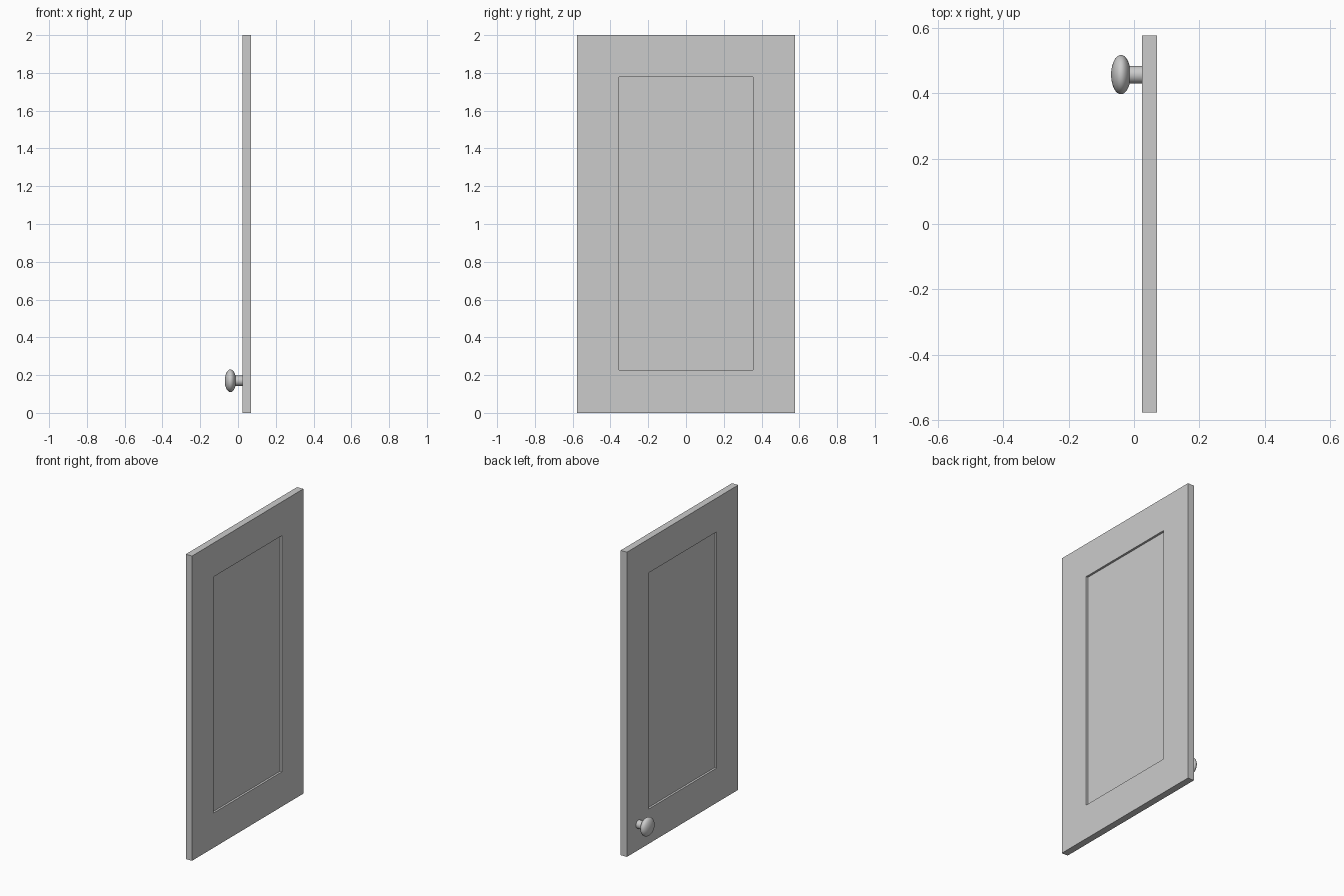
import bpy, bmesh, math
from mathutils import Matrix

cube = bpy.data.objects.get("Cube")
if cube:
    bpy.data.objects.remove(cube, do_unlink=True)

grey = bpy.data.materials.new("plain_grey")
grey.use_nodes = True
grey.diffuse_color = (0.6, 0.6, 0.6, 1)
grey.node_tree.nodes["Principled BSDF"].inputs["Base Color"].default_value = grey.diffuse_color

BACK, FRONT = 0.025, 0.07      # door thickness along x
HALF_WIDTH, HEIGHT = 0.577, 2.0
PANEL_HALF, PANEL_LOW, PANEL_HIGH = 0.354, 0.228, 1.778
RECESS = 0.014
KNOB_Y, KNOB_Z = 0.457, 0.17


def make_object(name, bm):
    bmesh.ops.recalc_face_normals(bm, faces=bm.faces[:])
    mesh = bpy.data.meshes.new(name)
    bm.to_mesh(mesh)
    bm.free()
    mesh.materials.append(grey)
    obj = bpy.data.objects.new(name, mesh)
    bpy.context.collection.objects.link(obj)
    return obj


def rectangle(bm, x, half, low, high):
    corners = ((-half, low), (half, low), (half, high), (-half, high))
    return [bm.verts.new((x, y, z)) for y, z in corners]


# Door: a loop of rectangles from the back panel, round the edge, to the front panel
bm = bmesh.new()
panel = (PANEL_HALF, PANEL_LOW, PANEL_HIGH)
outline = (HALF_WIDTH, 0, HEIGHT)
loops = [rectangle(bm, x, *size) for x, size in (
    (BACK + RECESS, panel), (BACK, panel), (BACK, outline),
    (FRONT, outline), (FRONT, panel), (FRONT - RECESS, panel))]
for a, b in zip(loops, loops[1:]):
    for i in range(4):
        j = (i + 1) % 4
        bm.faces.new((a[i], a[j], b[j], b[i]))
bm.faces.new(loops[0])
bm.faces.new(loops[-1])
make_object("cabinet_door", bm)


# Knob: flattened round head on a short stem, turned around the x axis
def smooth(obj):
    bpy.ops.object.select_all(action='DESELECT')
    obj.select_set(True)
    bpy.context.view_layer.objects.active = obj
    bpy.ops.object.shade_smooth_by_angle(angle=math.radians(40))


turn = Matrix.Rotation(math.pi / 2, 4, 'Y')

bm = bmesh.new()
bmesh.ops.create_uvsphere(bm, u_segments=48, v_segments=24, radius=1)
bmesh.ops.transform(bm, verts=bm.verts[:], matrix=(
    Matrix.Translation((-0.04, KNOB_Y, KNOB_Z)) @ turn @ Matrix.Diagonal((0.06, 0.06, 0.03, 1))))
smooth(make_object("knob_head", bm))

bm = bmesh.new()
bmesh.ops.create_cone(bm, cap_ends=True, segments=48, radius1=0.027, radius2=0.027, depth=0.05,
                      matrix=Matrix.Translation((0.003, KNOB_Y, KNOB_Z)) @ turn)
smooth(make_object("knob_stem", bm))
